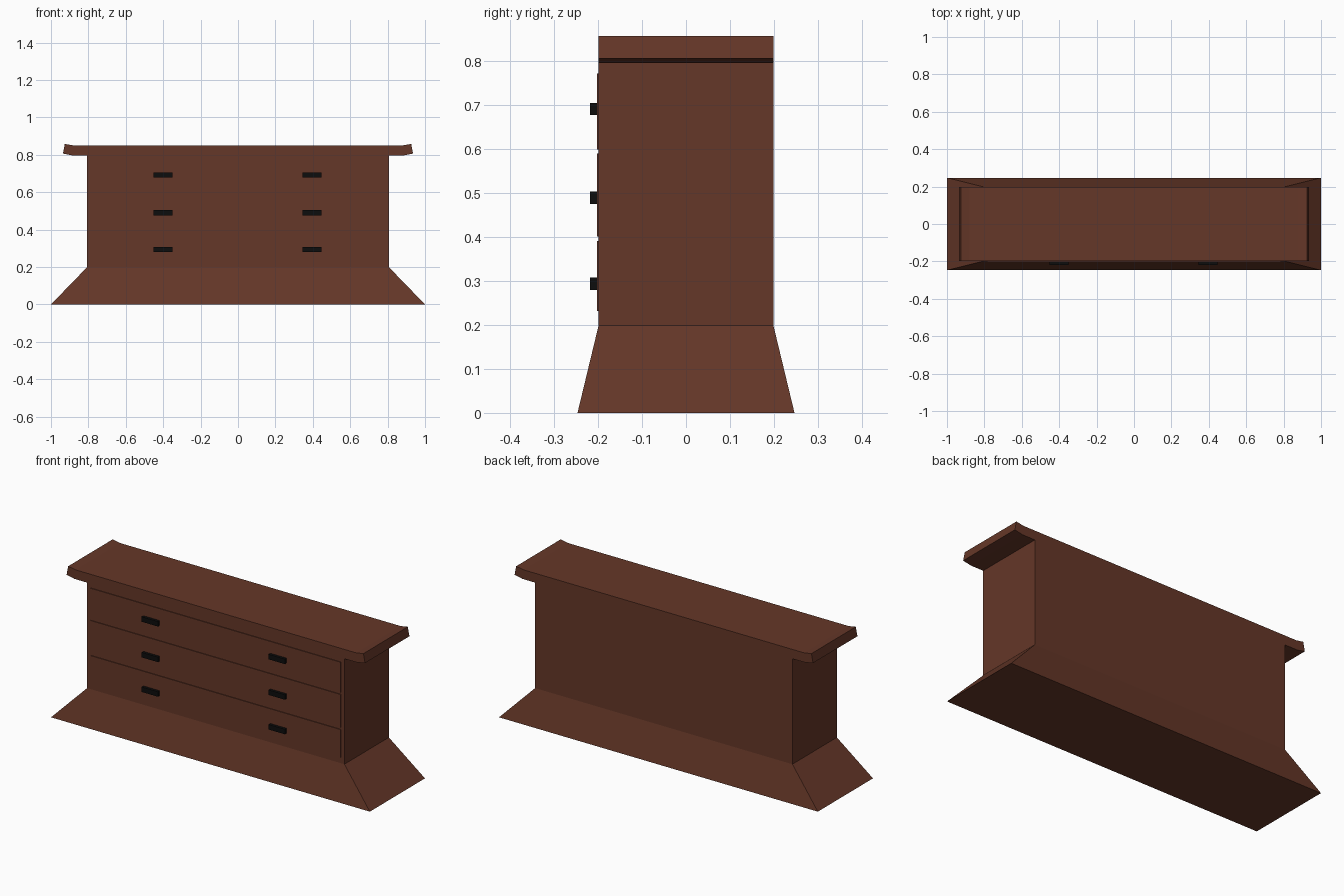
import bpy

if "Cube" in bpy.data.objects:
    bpy.data.objects.remove(bpy.data.objects["Cube"])


def material(name, rgb):
    m = bpy.data.materials.new(name)
    m.diffuse_color = (*rgb, 1)
    m.use_nodes = True
    m.node_tree.nodes["Principled BSDF"].inputs["Base Color"].default_value = m.diffuse_color
    return m


WOOD = material("brown_wood", (0.13, 0.038, 0.021))
BLACK = material("black_metal", (0.004, 0.004, 0.004))


def make(name, verts, faces, mat):
    me = bpy.data.meshes.new(name)
    me.from_pydata(verts, [], faces)
    me.materials.append(mat)
    ob = bpy.data.objects.new(name, me)
    bpy.context.collection.objects.link(ob)
    return ob


def prism(name, profile, y0, y1, mat):
    """Extrude a counter-clockwise (x, z) profile along y."""
    n = len(profile)
    verts = [(x, y, z) for y in (y0, y1) for x, z in profile]
    faces = [tuple(range(n)), tuple(reversed(range(n, 2 * n)))]
    faces += [(i, i + n, (i + 1) % n + n, (i + 1) % n) for i in range(n)]
    return make(name, verts, faces, mat)


def box(name, x0, x1, y0, y1, z0, z1, mat):
    return prism(name, [(x0, z0), (x1, z0), (x1, z1), (x0, z1)], y0, y1, mat)


# Cabinet and flared plinth as one shell: stacked rectangles (half x, half y, z)
rings = [(1.0, 0.247, 0.0), (0.807, 0.199, 0.199), (0.807, 0.199, 0.8)]
verts = [(sx * hx, sy * hy, z) for hx, hy, z in rings
         for sx, sy in ((-1, -1), (1, -1), (1, 1), (-1, 1))]
faces = [(3, 2, 1, 0), (8, 9, 10, 11)]
for r in (0, 4):
    faces += [(r + i, r + (i + 1) % 4, r + 4 + (i + 1) % 4, r + 4 + i) for i in range(4)]
make("cabinet_body", verts, faces, WOOD)

# Top board with upturned ends
lower = [(0.887, 0.797), (0.936, 0.807)]
upper = [(0.926, 0.858), (0.88, 0.85)]
right = [(0.807, 0.797)] + lower + upper
left = [(-x, z) for x, z in reversed(right)]
prism("top_board", right + left, -0.199, 0.199, WOOD)

# Three thin drawer fronts, each with two handles
for row, (z0, z1, hz) in enumerate([(0.232, 0.391, 0.294), (0.402, 0.590, 0.490),
                                    (0.600, 0.773, 0.692)], 1):
    box(f"drawer_front_{row}", -0.785, 0.785, -0.203, -0.198, z0, z1, WOOD)
    for side, hx in (("left", -0.4), ("right", 0.396)):
        box(f"handle_{row}_{side}", hx - 0.051, hx + 0.051, -0.219, -0.202,
            hz - 0.014, hz + 0.014, BLACK)
